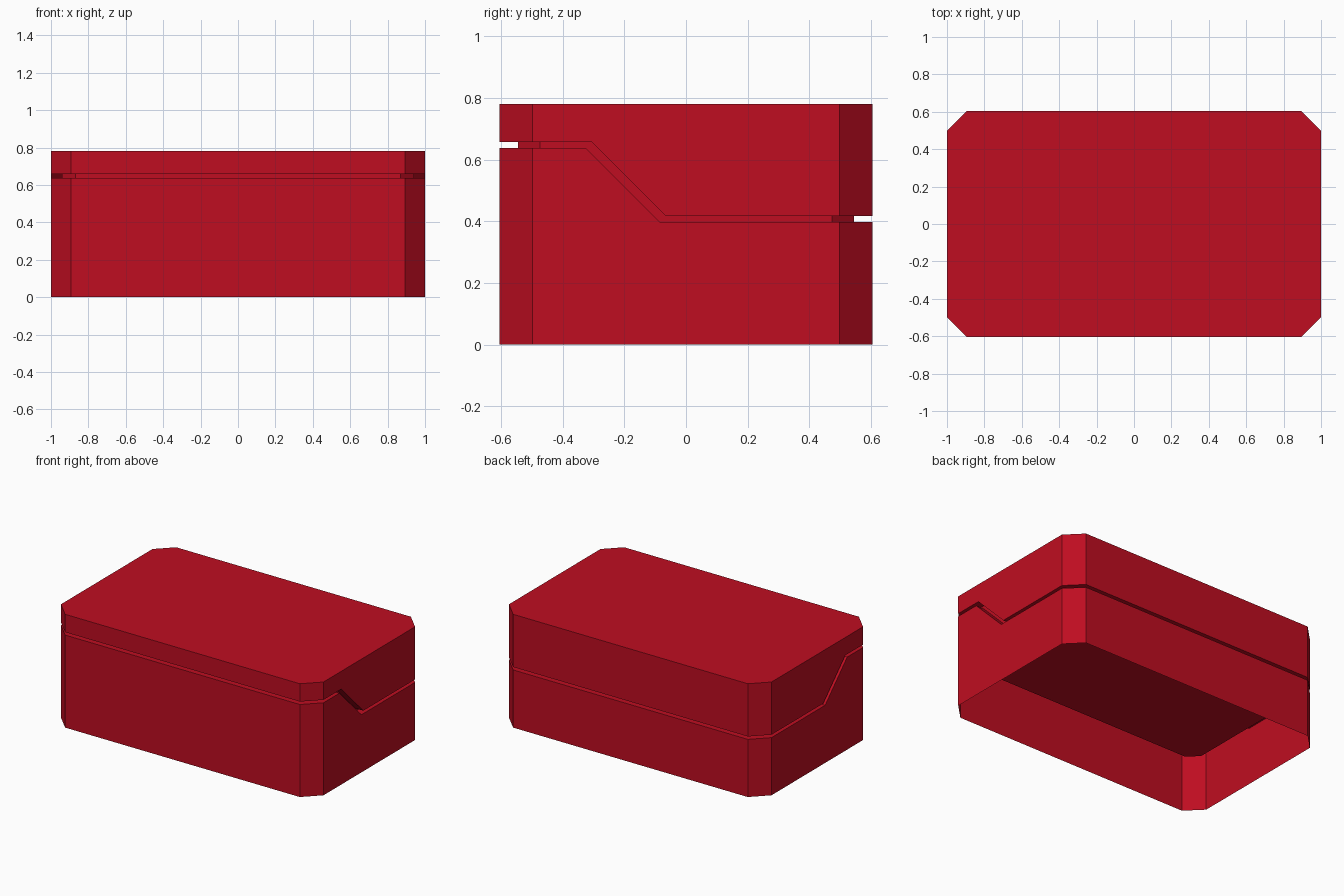
import bpy, bmesh
from mathutils import Vector

cube = bpy.data.objects.get("Cube")
if cube:
    bpy.data.objects.remove(cube, do_unlink=True)

red = bpy.data.materials.new("deep_red")
red.use_nodes = True
colour = (0.52, 0.004, 0.015, 1)
red.diffuse_color = colour
red.node_tree.nodes["Principled BSDF"].inputs["Base Color"].default_value = colour

HALF_X, HALF_Y, CORNER = 1.0, 0.604, 0.106
HEIGHT = 0.78


def chamfered_block(name, profile, half_x, half_y, corner, open_bottom=False):
    """Extrude a (y, z) side profile across x, then slice off the four upright corners."""
    bm = bmesh.new()
    face = bm.faces.new([bm.verts.new((-half_x, y, z)) for y, z in profile])
    out = bmesh.ops.extrude_face_region(bm, geom=[face], use_keep_orig=True)
    moved = [v for v in out["geom"] if isinstance(v, bmesh.types.BMVert)]
    bmesh.ops.translate(bm, verts=moved, vec=(2 * half_x, 0, 0))
    for sx in (-1, 1):
        for sy in (-1, 1):
            cut = bmesh.ops.bisect_plane(
                bm, geom=bm.verts[:] + bm.edges[:] + bm.faces[:],
                plane_co=(sx * (half_x - corner), sy * half_y, 0),
                plane_no=Vector((sx, sy, 0)), clear_outer=True)
            edges = [e for e in cut["geom_cut"] if isinstance(e, bmesh.types.BMEdge)]
            bmesh.ops.holes_fill(bm, edges=edges, sides=0)
    bmesh.ops.recalc_face_normals(bm, faces=bm.faces[:])
    if open_bottom:
        floor = [f for f in bm.faces if f.normal.z < -0.9 and f.calc_center_median().z < 0.01]
        bmesh.ops.delete(bm, geom=floor, context="FACES_ONLY")
    mesh = bpy.data.meshes.new(name)
    bm.to_mesh(mesh)
    bm.free()
    mesh.materials.append(red)
    obj = bpy.data.objects.new(name, mesh)
    bpy.context.collection.objects.link(obj)
    return obj


# Stepped seam: high at the front, sloping down to the back
seam = [(-HALF_Y, 0.637), (-0.325, 0.637), (-0.085, 0.397), (HALF_Y, 0.397)]
lid_seam = [(-HALF_Y, 0.657), (-0.305, 0.657), (-0.065, 0.417), (HALF_Y, 0.417)]

# Lower shell, open underneath
chamfered_block("lower_shell", seam + [(HALF_Y, 0), (-HALF_Y, 0)],
                HALF_X, HALF_Y, CORNER, open_bottom=True)

# Lid
chamfered_block("lid", lid_seam + [(HALF_Y, HEIGHT), (-HALF_Y, HEIGHT)],
                HALF_X, HALF_Y, CORNER)

# Recessed core that shows inside the seam
core_y, core_low, core_high = HALF_Y - 0.06, 0.35, 0.72
chamfered_block("inner_core",
                [(-core_y, core_low), (core_y, core_low), (core_y, core_high), (-core_y, core_high)],
                HALF_X - 0.06, core_y, 0.07)
